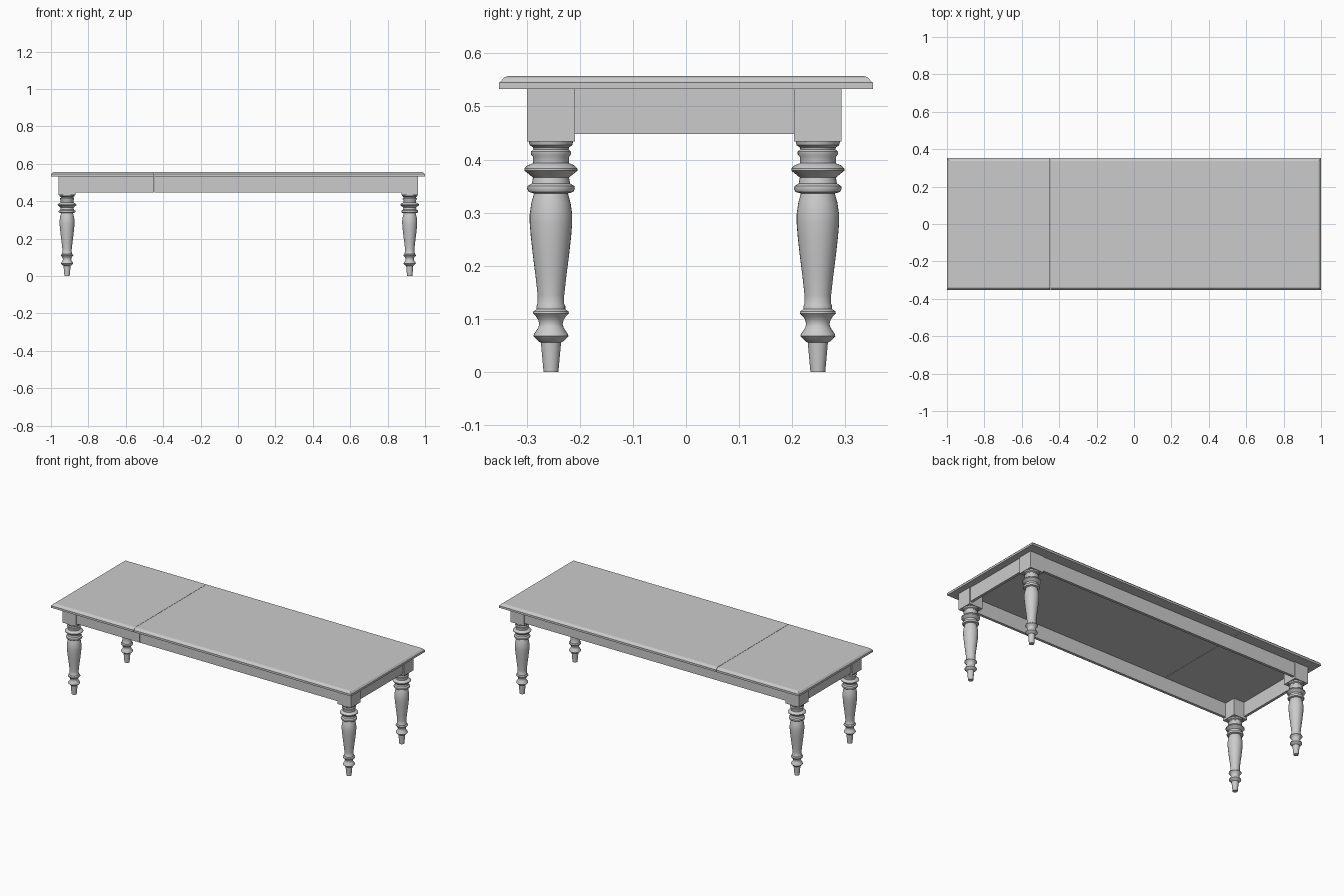
import bpy
import bmesh
import math

cube = bpy.data.objects.get("Cube")
if cube:
    bpy.data.objects.remove(cube, do_unlink=True)

# One flat grey for the whole table
grey = bpy.data.materials.new("plain grey")
grey.use_nodes = True
GREY = (0.6, 0.6, 0.6, 1)
grey.diffuse_color = GREY
grey.node_tree.nodes["Principled BSDF"].inputs["Base Color"].default_value = GREY

TOP, UNDER, BLOCK, APRON = 0.557, 0.533, 0.434, 0.448
HALF_Y, SEAM, GAP = 0.352, -0.448, 0.0008
LEG_X, LEG_Y, HALF = (-0.914, 0.918), (-0.2545, 0.2485), 0.0450


def finish(name, bm):
    bmesh.ops.recalc_face_normals(bm, faces=bm.faces)
    mesh = bpy.data.meshes.new(name)
    bm.to_mesh(mesh)
    bm.free()
    mesh.materials.append(grey)
    obj = bpy.data.objects.new(name, mesh)
    bpy.context.collection.objects.link(obj)
    return obj


def loft(name, rings):
    """Skin a stack of equal-sized point rings and cap both ends."""
    bm = bmesh.new()
    loops = [[bm.verts.new(p) for p in ring] for ring in rings]
    for a, b in zip(loops, loops[1:]):
        for i in range(len(a)):
            j = (i + 1) % len(a)
            bm.faces.new((a[i], a[j], b[j], b[i]))
    bm.faces.new(loops[0])
    bm.faces.new(loops[-1])
    return finish(name, bm)


def rect(x0, x1, y0, y1, z):
    return [(x0, y0, z), (x1, y0, z), (x1, y1, z), (x0, y1, z)]


def box(name, x0, x1, y0, y1, z0, z1):
    return loft(name, [rect(x0, x1, y0, y1, z) for z in (z0, z1)])


# Table top: two leaves meeting at a seam, moulded along the outer edges
EDGE = [(0, UNDER), (0, 0.545), (0.003, 0.547), (0.006, 0.551),
        (0.010, 0.555), (0.016, TOP)]


def leaf(name, x0, x1, left, right):
    loft(name, [rect(x0 + left * d, x1 - right * d, d - HALF_Y, HALF_Y - d, z)
                for d, z in EDGE])


leaf("short_top_leaf", -1, SEAM - GAP, 1, 0)
leaf("long_top_leaf", SEAM + GAP, 1, 0, 1)

# Turned leg profile: radius, height
PROFILE = [
    (0.014, 0), (0.019, 0.055), (0.023, 0.057), (0.033, 0.067), (0.032, 0.071),
    (0.024, 0.083), (0.022, 0.090), (0.024, 0.098), (0.028, 0.104), (0.034, 0.110),
    (0.033, 0.114), (0.027, 0.118), (0.027, 0.124), (0.025, 0.128), (0.025, 0.144),
    (0.029, 0.180), (0.034, 0.219), (0.038, 0.255), (0.040, 0.280), (0.040, 0.297),
    (0.037, 0.318), (0.032, 0.336), (0.042, 0.339), (0.045, 0.345), (0.044, 0.350),
    (0.036, 0.355), (0.034, 0.366), (0.040, 0.371), (0.050, 0.379), (0.050, 0.383),
    (0.044, 0.389), (0.034, 0.393), (0.034, 0.405), (0.038, 0.410), (0.038, 0.415),
    (0.033, 0.419), (0.034, 0.423), (0.040, 0.427), (0.042, BLOCK + 0.001)]
SIDES = 32


def circle(x, y, r, z):
    steps = [i * math.tau / SIDES for i in range(SIDES)]
    return [(x + r * math.cos(a), y + r * math.sin(a), z) for a in steps]


# Four legs, each a turning under a square block
for sx, x in zip(("right", "left"), LEG_X):
    for sy, y in zip(("front", "back"), LEG_Y):
        leg = loft(f"{sy}_{sx}_leg", [circle(x, y, r, z) for r, z in PROFILE])
        bpy.ops.object.select_all(action="DESELECT")
        leg.select_set(True)
        bpy.context.view_layer.objects.active = leg
        bpy.ops.object.shade_smooth_by_angle(angle=math.radians(40))
        box(f"{sy}_{sx}_leg_block", x - HALF, x + HALF, y - HALF, y + HALF,
            BLOCK, UNDER)

# Aprons set slightly back from the block faces, long ones split at the seam
INSET, THICK = 0.005, 0.016
x0, x1 = LEG_X[0] + HALF, LEG_X[1] - HALF
y0, y1 = LEG_Y[0] + HALF, LEG_Y[1] - HALF
for name, y, s in (("front", LEG_Y[0], 1), ("back", LEG_Y[1], -1)):
    outer = y - s * (HALF - INSET)
    a, b = sorted((outer, outer + s * THICK))
    box(f"{name}_short_apron", x0, SEAM - GAP, a, b, APRON, UNDER)
    box(f"{name}_long_apron", SEAM + GAP, x1, a, b, APRON, UNDER)
for name, x, s in (("right", LEG_X[0], 1), ("left", LEG_X[1], -1)):
    outer = x - s * (HALF - INSET)
    a, b = sorted((outer, outer + s * THICK))
    box(f"{name}_end_apron", a, b, y0, y1, APRON, UNDER)
